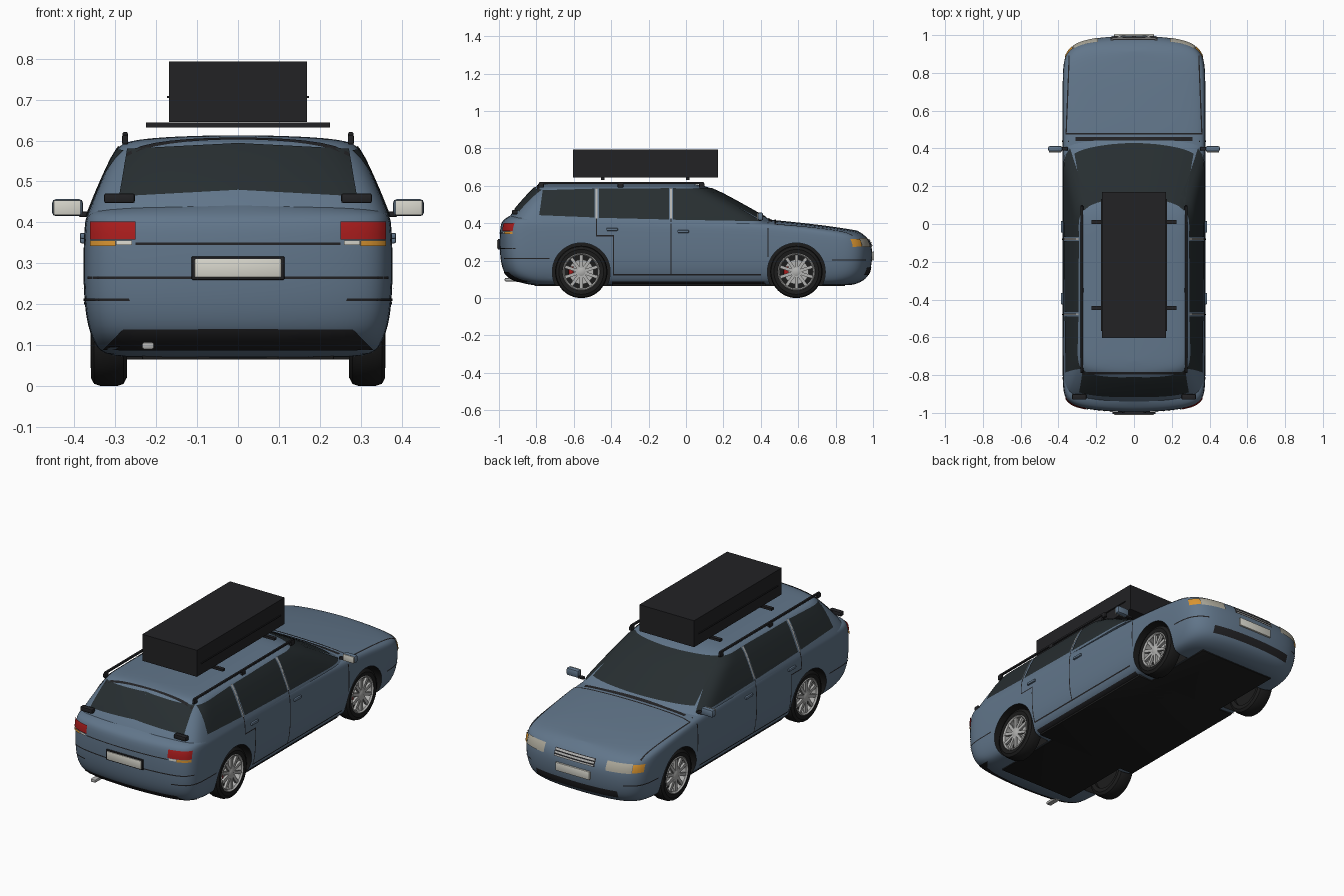
import bpy, bmesh, math
from mathutils import Vector, Matrix
from mathutils.bvhtree import BVHTree

if "Cube" in bpy.data.objects:
    bpy.data.objects.remove(bpy.data.objects["Cube"])

def material(name, r, g, b):
    m = bpy.data.materials.new(name)
    m.diffuse_color = (r, g, b, 1)
    m.use_nodes = True
    m.node_tree.nodes["Principled BSDF"].inputs["Base Color"].default_value = m.diffuse_color
    return m

BLUE = material("blue_paint", .12, .18, .255)
GLASS = material("dark_glass", .02, .027, .03)
BLACK = material("black_trim", .016, .016, .018)
RUBBER = material("rubber", .012, .012, .012)
SILVER = material("silver", .45, .45, .44)
WHITE = material("off_white", .68, .67, .6)
RED = material("red", .4, .012, .012)
AMBER = material("amber", .7, .3, .03)
LAMP = material("lamp", .42, .4, .33)

def make(name, bm, mat):
    me = bpy.data.meshes.new(name)
    bm.to_mesh(me)
    bm.free()
    ob = bpy.data.objects.new(name, me)
    bpy.context.collection.objects.link(ob)
    me.materials.append(mat)
    return ob

def box(name, c, s, mat, bevel=0.0, rot=None):
    bm = bmesh.new()
    bmesh.ops.create_cube(bm, size=1, matrix=Matrix.LocRotScale(Vector(c), rot, Vector(s)))
    if bevel:
        bmesh.ops.bevel(bm, geom=bm.edges[:], offset=bevel, segments=2, affect='EDGES', profile=.5)
    return make(name, bm, mat)

def lathe(name, prof, y, z, side, mat, n=40):
    # closed (x, radius) profile turned about the axle
    bm = bmesh.new()
    rings = [[bm.verts.new((side * x, y + r * math.cos(a), z + r * math.sin(a))) for x, r in prof]
             for a in [math.tau * i / n for i in range(n)]]
    k = len(prof)
    for i in range(n):
        p, q = rings[i], rings[(i + 1) % n]
        for j in range(k):
            bm.faces.new((p[j], p[(j + 1) % k], q[(j + 1) % k], q[j]))
    bmesh.ops.remove_doubles(bm, verts=bm.verts, dist=1e-5)
    bmesh.ops.recalc_face_normals(bm, faces=bm.faces)
    return make(name, bm, mat)

def shell(name, levels, front, rear, zfun, mat):
    # stack of plan-view outlines (half width, front y, rear y, z)
    bm = bmesh.new()
    rings = []
    for w, yf, yr, z, follow in levels:
        y0, y1 = yf - front[-1][1], yr + rear[-1][1]
        half = [(f * w, yf - d) for f, d in front]
        half += [(w, y0 + (y1 - y0) * i / 10) for i in range(1, 10)]
        half += [(f * w, yr + d) for f, d in reversed(rear)]
        loop = half + [(-x, y) for x, y in half[-2:0:-1]]
        rings.append([bm.verts.new((x, y, z + (zfun(y) if follow else 0))) for x, y in loop])
    n = len(rings[0])
    for a, b in zip(rings, rings[1:]):
        for i in range(n):
            bm.faces.new((a[i], a[(i + 1) % n], b[(i + 1) % n], b[i]))
    bmesh.ops.remove_doubles(bm, verts=bm.verts, dist=1e-5)
    bmesh.ops.recalc_face_normals(bm, faces=bm.faces)
    ob = make(name, bm, mat)
    ob.modifiers.new("smooth", 'SUBSURF').levels = 2
    ob.modifiers["smooth"].render_levels = 2
    return ob

BELT = [(-1, .415), (-.9, .43), (-.5, .43), (.4, .405), (.7, .375), (.9, .345), (1, .32)]
def belt(y):
    for (a, za), (b, zb) in zip(BELT, BELT[1:]):
        if y <= b:
            return za + (zb - za) * (y - a) / (b - a)
    return BELT[-1][1]

# lower body with bonnet, and greenhouse with roof
body = shell("body", [
    (0, .84, -.78, .07, 0), (.2, .87, -.81, .07, 0), (.325, .9, -.84, .07, 0), (.352, .97, -.955, .10, 0),
    (.372, .993, -.988, .16, 0), (.379, 1.0, -1.0, .25, 0), (.377, .988, -.998, -.025, 1),
    (.366, .965, -.98, 0, 1), (.27, .935, -.95, .014, 1), (0, .91, -.93, .022, 1)],
    [(0, 0), (.4, .005), (.72, .025), (.89, .06), (.97, .11), (1, .18)],
    [(0, 0), (.45, .008), (.75, .024), (.91, .048), (.98, .09), (1, .15)], belt, BLUE)
roof = shell("greenhouse", [
    (.374, .49, -.965, .40, 0), (.372, .47, -.96, .41, 0), (.349, .362, -.925, .47, 0), (.302, .175, -.83, .575, 0),
    (.282, .11, -.805, .597, 0), (.2, .06, -.78, .609, 0), (0, 0, -.7, .615, 0)],
    [(0, 0), (.4, .01), (.75, .035), (.92, .065), (1, .12)],
    [(0, 0), (.4, .006), (.75, .025), (.92, .05), (1, .1)], belt, BLUE)

# wheel arches cut from the body
AXLES = {"rear": -.56, "front": .59}
for end, y in AXLES.items():
    for s in (1, -1):
        cut = lathe("arch_cutter", [(.24, 0), (.24, .155), (.5, .155), (.5, 0)], y, .14, s, RUBBER, 48)
        cut.hide_render = True
        cut.hide_viewport = False
        mod = body.modifiers.new("arch", 'BOOLEAN')
        mod.object, mod.operation, mod.solver = cut, 'DIFFERENCE', 'EXACT'
        mod.material_mode = 'TRANSFER'
bpy.context.view_layer.update()
dg = bpy.context.evaluated_depsgraph_get()
for ob in (body, roof):
    baked = bpy.data.meshes.new_from_object(ob.evaluated_get(dg))
    ob.modifiers.clear()
    ob.data = baked
for ob in [o for o in bpy.data.objects if o.name.startswith("arch_cutter")]:
    bpy.data.objects.remove(ob)
bpy.context.view_layer.update()
dg = bpy.context.evaluated_depsgraph_get()
trees = [BVHTree.FromObject(o, dg) for o in (body, roof)]

VIEWS = {"side": (lambda a, b: Vector((2, a, b)), Vector((-1, 0, 0))),
         "nose": (lambda a, b: Vector((a, 2, b)), Vector((0, -1, 0))),
         "tail": (lambda a, b: Vector((a, -2, b)), Vector((0, 1, 0))),
         "top": (lambda a, b: Vector((a, b, 2)), Vector((0, 0, -1)))}

def panel(name, view, p, mat, both=True, n=16, m=6, lift=.003):
    # four-cornered sheet projected onto the car surface
    start, d = VIEWS[view]
    p = [Vector(c) for c in p]
    bm = bmesh.new()
    for s in ((1, -1) if both else (1,)):
        grid = {}
        for i in range(n + 1):
            for j in range(m + 1):
                q = p[0].lerp(p[1], i / n).lerp(p[3].lerp(p[2], i / n), j / m)
                hits = [h for h in (t.ray_cast(start(*q), d) for t in trees) if h[0]]
                if hits:
                    h = min(hits, key=lambda h: h[3])
                    nrm = h[1] if h[1].dot(d) < 0 else -h[1]
                    v = h[0] + nrm * lift
                    grid[i, j] = bm.verts.new((v.x * s, v.y, v.z))
        ds = Vector((d.x * s, d.y, d.z))
        for i in range(n):
            for j in range(m):
                k = [(i, j), (i + 1, j), (i + 1, j + 1), (i, j + 1)]
                if all(c in grid for c in k):
                    f = bm.faces.new([grid[c] for c in k])
                    f.normal_update()
                    if f.normal.dot(ds) > 0:
                        f.normal_flip()
    return make(name, bm, mat)

def rect(name, view, a0, b0, a1, b1, mat, both=True, **k):
    return panel(name, view, [(a0, b0), (a1, b0), (a1, b1), (a0, b1)], mat, both, **k)

# glazing
panel("windscreen", "nose", [(-.315, .432), (.315, .432), (.265, .585), (-.265, .585)], GLASS, False)
panel("rear_window", "tail", [(0, .478), (.29, .462), (.27, .578), (0, .592)], GLASS)
panel("front_door_window", "side", [(-.07, .418), (.40, .41), (.115, .582), (-.07, .585)], GLASS)
panel("rear_door_window", "side", [(-.465, .428), (-.09, .419), (-.09, .585), (-.465, .583)], GLASS)
panel("quarter_window", "side", [(-.785, .442), (-.49, .43), (-.49, .583), (-.765, .575)], GLASS)

# door seams, pillar trims and sills
for y in (-.478, -.08):
    rect("pillar_trim", "side", y - .005, .425, y + .005, .585, SILVER, n=2, lift=.005)
for y0, z0, y1, z1 in [(-.084, .125, -.078, .425), (-.482, .335, -.476, .43), (-.482, .33, -.385, .336),
                       (-.391, .125, -.385, .336), (.435, .22, .441, .40), (-.391, .122, .40, .129),
                       (-.395, .074, .42, .09), (-.97, .208, -.73, .214), (.78, .20, .96, .206)]:
    rect("body_seam", "side", y0, z0, y1, z1, BLACK)
rect("bonnet_seam", "top", -.36, .473, .36, .481, BLACK, False, m=2)
panel("bonnet_edge", "top", [(.355, .48), (.361, .48), (.345, .89), (.339, .89)], BLACK, n=2, m=12)
rect("scuttle", "top", -.31, .44, .31, .46, BLACK, False, m=3)
rect("roof_rear_seam", "top", -.27, -.795, .27, -.783, BLACK, False, m=2)

# tail details
rect("tailgate_seam", "tail", -.25, .345, .25, .35, BLACK, False, m=2)
rect("bumper_seam", "tail", -.365, .262, .365, .268, BLACK, False, n=30, m=2)
panel("rear_bumper_skirt", "tail", [(-.33, .09), (.33, .09), (.28, .14), (-.28, .14)], BLACK, False)
rect("tail_lamp", "tail", .25, .357, .357, .40, RED, lift=.006)
rect("tail_lamp_indicator", "tail", .298, .342, .357, .355, AMBER, lift=.006)
rect("reversing_lamp", "tail", .258, .345, .296, .355, WHITE, lift=.006)
box("rear_plate_frame", (0, -1.0, .288), (.228, .012, .058), BLACK, .004)
box("rear_plate", (0, -1.004, .288), (.212, .012, .046), WHITE, .003)
box("exhaust", (-.22, -.885, .098), (.03, .17, .018), SILVER, .006)

# nose details
rect("headlamp", "nose", .19, .272, .32, .318, LAMP, lift=.005)
rect("headlamp_indicator", "nose", .322, .274, .36, .314, AMBER, lift=.005)
rect("grille", "nose", -.125, .275, .125, .315, BLACK, False)
for z in (.28, .294, .308):
    rect("grille_bar", "nose", -.12, z - .004, .12, z + .004, SILVER, False, m=2, lift=.007)
box("front_plate", (0, 1.0, .225), (.21, .012, .046), WHITE, .003)
rect("lower_intake", "nose", -.25, .125, .25, .165, BLACK, False)

# underside pan
box("underbody", (0, .02, .071), (.47, 1.66, .014), RUBBER, .004)
box("underbody_middle", (0, .015, .071), (.64, .82, .014), RUBBER, .004)

# wheels
for end, y in AXLES.items():
    for s, tag in ((1, "right"), (-1, "left")):
        nm = end + "_" + tag + "_"
        lathe(nm + "tyre", [(.275, .098), (.272, .12), (.28, .135), (.295, .14), (.337, .14), (.352, .135),
                            (.36, .12), (.357, .098)], y, .14, s, RUBBER, 48)
        lathe(nm + "rim", [(.30, .098), (.357, .1), (.361, .095), (.352, .088), (.30, .088)], y, .14, s, SILVER)
        lathe(nm + "wheel_back", [(.29, 0), (.29, .1), (.3, .1), (.3, 0)], y, .14, s, RUBBER)
        lathe(nm + "brake_disc", [(.31, 0), (.31, .066), (.318, .066), (.318, 0)], y, .14, s, SILVER)
        lathe(nm + "hub", [(.32, 0), (.32, .024), (.354, .022), (.358, .012), (.358, 0)], y, .14, s, SILVER, 20)
        box(nm + "caliper", (s * .322, y - .055, .145), (.022, .026, .05), RED, .004)
        bm = bmesh.new()
        for i in range(10):
            turn = Matrix.Translation((s * .347, y, .14)) @ Matrix.Rotation(math.tau * i / 10, 4, 'X')
            bmesh.ops.create_cube(bm, size=1, matrix=turn @ Matrix.Translation((0, 0, .054))
                                  @ Matrix.Diagonal((.014, .017, .078, 1)))
        make(nm + "spokes", bm, SILVER)

# mirrors, handles, roof rails and tail fins
for s, tag in ((1, "right_"), (-1, "left_")):
    box(tag + "mirror", (s * .417, .398, .436), (.076, .03, .042), BLUE, .01)
    box(tag + "mirror_glass", (s * .418, .382, .436), (.066, .006, .036), WHITE, .002)
    box(tag + "mirror_arm", (s * .37, .398, .42), (.04, .02, .014), BLACK, .004)
    for y, z in ((-.395, .367), (-.015, .356)):
        box(tag + "door_handle", (s * .38, y, z), (.014, .062, .015), BLUE, .005)
    box(tag + "roof_rail", (s * .276, -.345, .615), (.013, .88, .012), BLACK, .004)
    for y in (-.775, -.35, .085):
        box(tag + "rail_foot", (s * .276, y, .602), (.015, .03, .024), BLACK, .004)
    box(tag + "tail_fin", (s * .29, -.915, .459), (.075, .03, .024), BLACK, .005)

# crossbars and luggage box
for y in (-.445, .01):
    box("crossbar", (0, y, .638), (.45, .02, .013), BLACK)
box("luggage_box", (0, -.217, .719), (.338, .775, .148), BLACK)
box("luggage_box_lip", (0, -.217, .707), (.348, .70, .005), BLACK)

# smooth shading with crisp edges
for ob in bpy.data.objects:
    ob.select_set(True)
    bpy.context.view_layer.objects.active = ob
bpy.ops.object.shade_smooth_by_angle(angle=math.radians(35))
